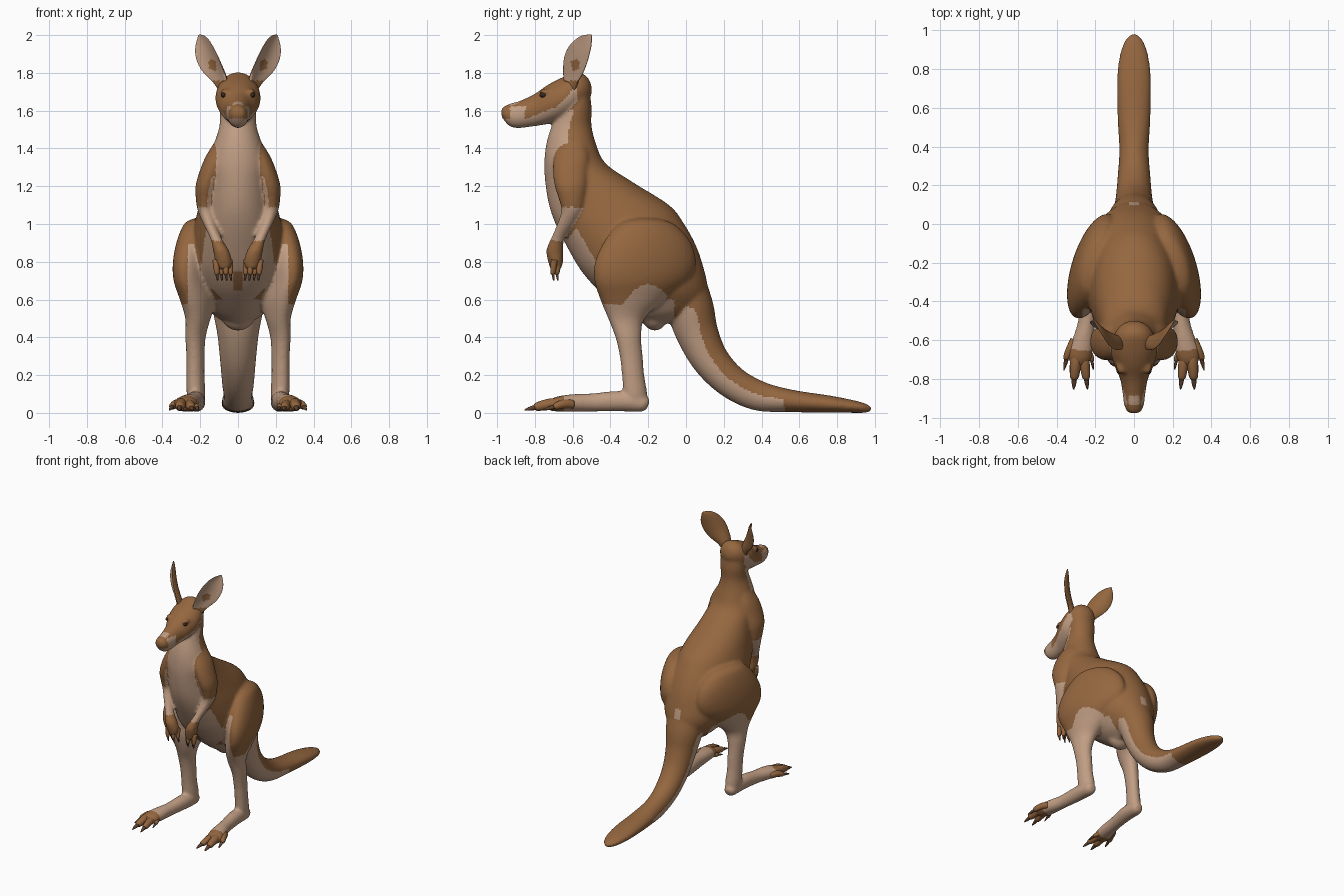
import bpy, bmesh, math
from mathutils import Vector
from mathutils.bvhtree import BVHTree

cube = bpy.data.objects.get("Cube")
if cube:
    bpy.data.objects.remove(cube)


def material(name, rgb):
    m = bpy.data.materials.new(name)
    m.use_nodes = True
    m.diffuse_color = (*rgb, 1)
    m.node_tree.nodes["Principled BSDF"].inputs["Base Color"].default_value = (*rgb, 1)
    m.node_tree.nodes["Principled BSDF"].inputs["Roughness"].default_value = 0.8
    return m


MATS = [material("brown_fur", (0.30, 0.135, 0.05)),
        material("pale_fur", (0.53, 0.34, 0.23)),
        material("dark_claw", (0.12, 0.058, 0.03)),
        material("dark_eye", (0.04, 0.022, 0.014))]
BROWN, PALE, CLAW, EYE = range(4)
UP = Vector((0, 0, 1))
SKIN = []                 # search tree, colour rule and side of each fused part
skin_bm = bmesh.new()     # all parts that fuse into one body


def link(name, me):
    for m in MATS:
        me.materials.append(m)
    ob = bpy.data.objects.new(name, me)
    bpy.context.collection.objects.link(ob)
    return ob


def finish(name, bm, rule, side):
    """Colour faces by rule(centre, normal) and mirror; unnamed parts join the body."""
    bmesh.ops.recalc_face_normals(bm, faces=bm.faces)
    bm.normal_update()
    for f in bm.faces:
        f.smooth = True
        f.material_index = rule(f.calc_center_median(), f.normal)
    if side < 0:
        for v in bm.verts:
            v.co.x *= -1
        bmesh.ops.reverse_faces(bm, faces=bm.faces)
    me = bpy.data.meshes.new(name or "part")
    bm.to_mesh(me)
    if name:
        link(name, me)
    else:
        SKIN.append((BVHTree.FromBMesh(bm), rule, side))
        skin_bm.from_mesh(me)
        bpy.data.meshes.remove(me)
    bm.free()


def plain(index):
    return lambda c, n: index


def spline(rows, sub):
    """Catmull-Rom interpolation of section rows."""
    out = []
    for i in range(len(rows) - 1):
        a, b, c, d = (rows[max(0, min(len(rows) - 1, i + k))] for k in (-1, 0, 1, 2))
        for j in range(sub):
            t = j / sub
            out.append([0.5 * (2 * q + (r - p) * t + (2 * p - 5 * q + 4 * r - s) * t * t
                               + (3 * q - p - 3 * r + s) * t ** 3)
                        for p, q, r, s in zip(a, b, c, d)])
    return out + [list(rows[-1])]


def loft(name, rows, rule, side=1, axis=None, u=(1, 0, 0), segs=40, sub=6, bend=0):
    """Skin elliptical sections given as rows of x, y, z, half width, half depth."""
    rows = spline(rows, sub)
    pts = [Vector(r[:3]) for r in rows]
    bm = bmesh.new()
    rings = []
    for i, r in enumerate(rows):
        t = axis or (pts[min(i + 1, len(pts) - 1)] - pts[max(i - 1, 0)]).normalized()
        w = Vector(u)
        w = (w - t * w.dot(t)).normalized()
        v = t.cross(w)
        ring = []
        for k in range(segs):
            a = math.tau * k / segs
            cup = bend * r[3] * math.cos(a) ** 2
            ring.append(bm.verts.new(pts[i] + w * max(r[3], .003) * math.cos(a)
                                     + v * (max(r[4], .003) * math.sin(a) - cup)))
        rings.append(ring)
    for p, q in zip(rings, rings[1:]):
        for k in range(segs):
            n = (k + 1) % segs
            bm.faces.new((p[k], p[n], q[n], q[k]))
    bm.faces.new(rings[0])
    bm.faces.new(rings[-1])
    finish(name, bm, rule, side)


def ball(name, centre, radii, index, side=1):
    bm = bmesh.new()
    bmesh.ops.create_uvsphere(bm, u_segments=24, v_segments=16, radius=1)
    for v in bm.verts:
        v.co = Vector(centre) + Vector(a * b for a, b in zip(v.co, radii))
    finish(name, bm, plain(index), side)


def digit(name, a, b, tip, r, side):
    """A furry toe or finger with a pointed claw."""
    a, b, tip = Vector(a), Vector(b), Vector(tip)
    mid = (a + b) / 2 + UP * r * 0.3
    loft(name, [(*a, r, r), (*mid, r, r), (*b, r * .75, r * .75), (*b.lerp(tip, .15), r * .3, r * .3)],
         plain(BROWN), side, u=(1, .1, 0), segs=14, sub=4)
    loft(name + "_claw", [(*b.lerp(a, .1), r * .5, r * .5), (*b.lerp(tip, .5), r * .4, r * .4),
                          (*tip, .003, .003)], plain(CLAW), side, u=(1, .1, 0), segs=10, sub=3)


# Colour rules
def torso_rule(c, n):
    if c.z < .6:
        return PALE if c.y < -.06 else BROWN
    if abs(c.x) < .028 and c.z < .75:
        return BROWN if c.z > .65 and n.y < 0 else PALE
    limit = -.55 if c.z < 1.1 else -.4 if c.z < 1.4 else -.1
    return PALE if n.y < limit and abs(c.x) < .2 else BROWN


def tail_rule(c, n):
    return PALE if -.6 * n.y - .8 * n.z > -.05 and c.y < .52 and c.z < .56 else BROWN


def head_rule(c, n):
    if c.y < -.93:
        return BROWN if c.z > 1.56 else PALE
    if c.y > -.575:
        return BROWN
    spot = abs(c.x) < .028 and c.y < -.885 and n.z > .5
    muzzle = c.y < -.85 and c.z < 1.622
    return PALE if spot or muzzle or c.z < max(1.575 + .4 * (c.y + .8), 1.62 + (c.y + .69)) else BROWN


def ear_rule(c, n):
    if (c - Vector((.122, -.575, 1.845))).length < .035:
        return BROWN
    return PALE if .7 * n.x - .7 * n.y > .15 and c.z > 1.76 else BROWN


def leg_rule(c, n):
    arch = c.z < .68 - 6 * (c.y + .2) ** 2
    front = n.y < -.6 and c.z < .9 - 4 * (c.x - .21) ** 2 and .15 < c.x < .268
    inner = n.x < -.3 and c.z < .65
    return PALE if c.z < .575 or arch or front or inner else BROWN


def foot_rule(c, n):
    return BROWN if c.y < -.65 else PALE


def arm_rule(c, n):
    if c.z < .91:
        return BROWN
    return PALE if c.z < 1.09 or n.x < -.35 and n.y < 0 and c.z < 1.33 else BROWN


# Torso and neck: height, front, back, half width
torso = [(1.78, -.60, -.54, .04), (1.72, -.63, -.515, .08), (1.62, -.66, -.50, .095),
         (1.52, -.71, -.50, .098), (1.42, -.74, -.475, .128), (1.32, -.75, -.425, .158),
         (1.22, -.745, -.28, .175), (1.1, -.725, -.09, .205), (1.0, -.69, -.01, .23),
         (.88, -.63, .055, .25), (.76, -.56, .095, .255), (.66, -.475, .115, .23),
         (.58, -.38, .10, .18), (.52, -.30, .04, .13), (.475, -.23, -.06, .06)]
loft(None, [(0, (f + b) / 2, z, w, (b - f) / 2) for z, f, b, w in torso], torso_rule,
     axis=UP, segs=72)
ball(None, (0, -.165, .55), (.1, .08, .115), PALE)

# Tail: y, z, half width, half thickness
tail = [(-.03, .72, .14, .12), (.02, .56, .135, .125), (.06, .42, .11, .112), (.13, .28, .095, .098),
        (.24, .165, .085, .088), (.38, .092, .076, .08), (.55, .064, .085, .06), (.75, .047, .088, .046),
        (.88, .034, .072, .034), (.95, .024, .045, .024), (.98, .017, .015, .012)]
loft(None, [(0, *t) for t in tail], tail_rule, segs=48)

# Head: y, bottom, top, half width
head = [(-.978, 1.57, 1.61, .02), (-.965, 1.55, 1.622, .038), (-.93, 1.515, 1.638, .052),
        (-.88, 1.508, 1.652, .058), (-.80, 1.518, 1.69, .072), (-.73, 1.53, 1.738, .102),
        (-.65, 1.555, 1.778, .12), (-.57, 1.60, 1.803, .102), (-.52, 1.65, 1.775, .065),
        (-.50, 1.69, 1.73, .02)]
loft(None, [(0, y, (a + b) / 2, w, (b - a) / 2) for y, a, b, w in head], head_rule,
     axis=Vector((0, 1, 0)), segs=56)
ball("nose", (0, -.955, 1.603), (.03, .02, .018), BROWN)

# Paired parts
ear = [(.07, -.605, 1.72, .035, .025), (.09, -.597, 1.78, .055, .018), (.127, -.575, 1.85, .076, .012),
       (.16, -.548, 1.91, .074, .01), (.187, -.52, 1.965, .048, .008), (.206, -.5, 2.0, .006, .004)]
leg = [(.2, -.22, 1.03, .03, .06), (.2, -.21, 1.0, .075, .15), (.205, -.205, .91, .1, .235),
       (.212, -.215, .8, .108, .277), (.215, -.235, .7, .103, .26), (.208, -.28, .6, .088, .18),
       (.212, -.315, .5, .063, .1), (.225, -.305, .4, .052, .07), (.225, -.29, .3, .047, .062),
       (.225, -.28, .2, .046, .06), (.222, -.268, .1, .048, .064), (.22, -.26, .03, .038, .05)]
foot = [(.22, -.2, .04, .028, .028), (.22, -.235, .05, .045, .045), (.225, -.35, .062, .05, .054),
        (.243, -.5, .055, .045, .048), (.262, -.6, .052, .055, .047), (.28, -.68, .046, .062, .04),
        (.285, -.73, .035, .04, .025)]
arm = [(.085, -.6, 1.44, .035, .06), (.115, -.605, 1.36, .055, .09), (.143, -.612, 1.28, .06, .092),
       (.167, -.61, 1.2, .058, .085), (.175, -.605, 1.13, .048, .068), (.172, -.605, 1.07, .041, .055),
       (.15, -.637, 1.0, .034, .045), (.115, -.68, .92, .031, .037), (.09, -.695, .86, .042, .045),
       (.076, -.69, .8, .045, .04), (.072, -.69, .76, .03, .028)]

for side, label in ((1, "left_"), (-1, "right_")):
    loft(None, leg, leg_rule, side, axis=UP, u=(.95, .3, 0), segs=64, sub=8)
    loft(None, foot, foot_rule, side)
    loft(None, arm, arm_rule, side, axis=UP)
    ball(None, (.066, -.74, 1.7), (.026, .036, .016), BROWN, side)
    loft(label + "ear", ear, ear_rule, side, u=(.68, .73, 0), bend=.35)
    ball(label + "eye", (.077, -.757, 1.683), (.013, .018, .013), EYE, side)
    # Toes, with a small inner one
    digit(label + "inner_toe", (.265, -.64, .04), (.247, -.79, .03), (.24, -.855, .015), .027, side)
    digit(label + "middle_toe", (.295, -.64, .045), (.308, -.79, .032), (.312, -.855, .015), .03, side)
    digit(label + "outer_toe", (.305, -.6, .045), (.348, -.69, .035), (.362, -.755, .015), .024, side)
    digit(label + "small_toe", (.25, -.63, .035), (.218, -.7, .03), (.21, -.75, .015), .018, side)
    # Fingers
    for i in range(4):
        x, y = .04 + .024 * i, -.675 - .022 * (i % 2)
        digit(label + "finger_%d" % (i + 1), (x + .006, y, .81), (x, y - .008, .74),
              (x - .004, y - .003, .7), .017, side)

# Fuse the overlapping parts into one smooth body
me = bpy.data.meshes.new("body")
skin_bm.to_mesh(me)
skin_bm.free()
body = link("body", me)
remesh = body.modifiers.new("fuse", "REMESH")
remesh.mode = "VOXEL"
remesh.voxel_size = 0.01
soften = body.modifiers.new("soften", "SMOOTH")
soften.iterations = 8
bpy.context.view_layer.update()
fused = bpy.data.meshes.new_from_object(body.evaluated_get(bpy.context.evaluated_depsgraph_get()))
body.modifiers.clear()
body.data = fused
fused.materials.clear()
for m in MATS:
    fused.materials.append(m)
for p in fused.polygons:
    near = min(SKIN, key=lambda s: s[0].find_nearest(p.center)[3])
    flip = Vector((near[2], 1, 1))
    p.material_index = near[1](p.center * flip, p.normal * flip)
    p.use_smooth = True
